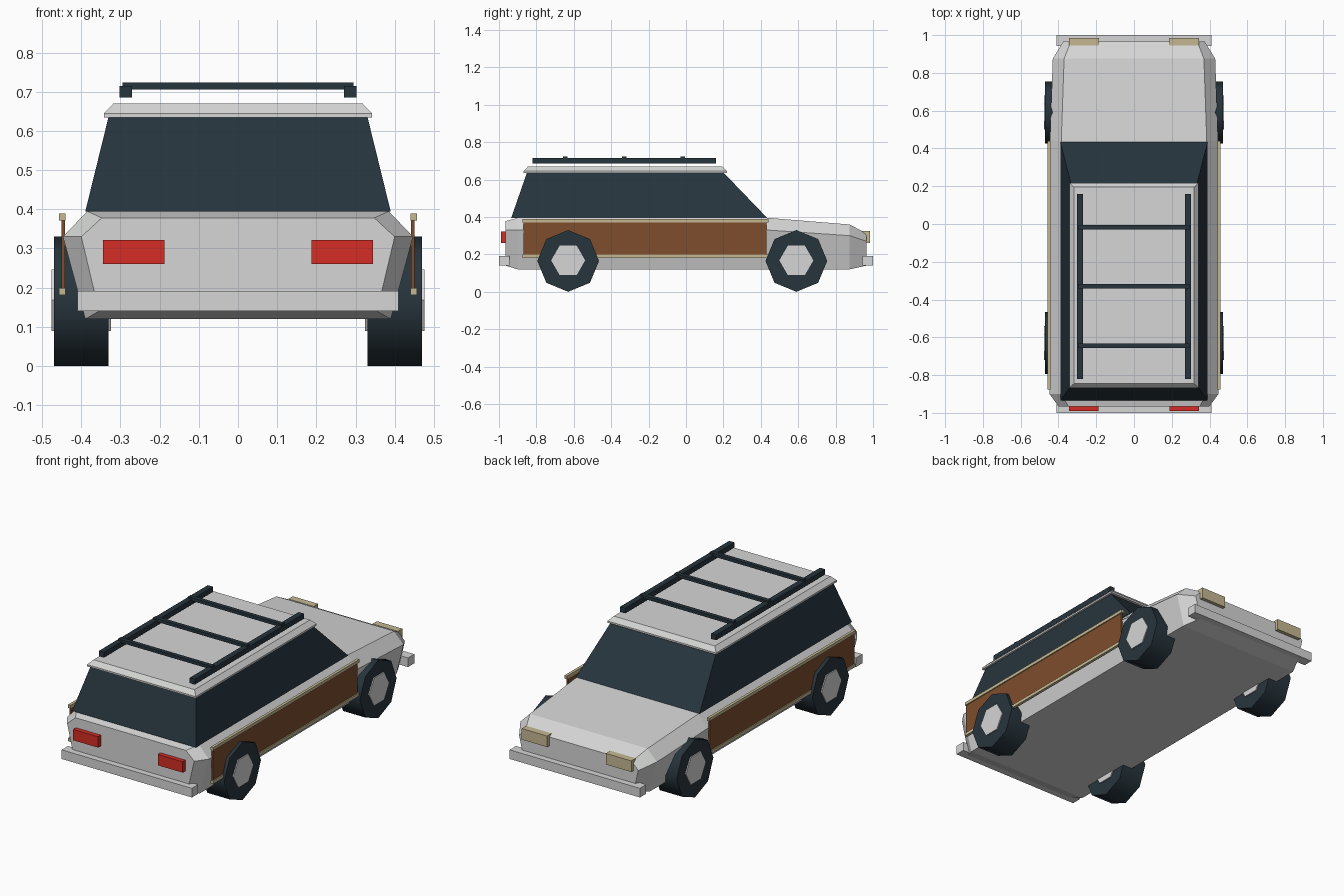
import bpy, bmesh, math
from mathutils import Matrix

if "Cube" in bpy.data.objects:
    bpy.data.objects.remove(bpy.data.objects["Cube"])


def material(name, rgb):
    m = bpy.data.materials.new(name)
    m.diffuse_color = (*rgb, 1)
    m.use_nodes = True
    m.node_tree.nodes["Principled BSDF"].inputs["Base Color"].default_value = m.diffuse_color
    return m


PAINT = material("pale_grey", (0.66, 0.67, 0.66))
DARK = material("dark_slate", (0.020, 0.035, 0.046))
WOOD = material("wood_brown", (0.205, 0.075, 0.026))
TAN = material("tan_trim", (0.56, 0.48, 0.29))
RED = material("red_lens", (0.66, 0.026, 0.018))


def finish(name, bm, mat):
    bmesh.ops.recalc_face_normals(bm, faces=bm.faces)
    me = bpy.data.meshes.new(name)
    bm.to_mesh(me)
    bm.free()
    me.materials.append(mat)
    ob = bpy.data.objects.new(name, me)
    bpy.context.collection.objects.link(ob)
    return ob


def loft(name, rings, mat):
    """Skin a list of equal-length closed rings and cap both ends."""
    bm = bmesh.new()
    rows = [[bm.verts.new(p) for p in ring] for ring in rings]
    n = len(rows[0])
    for a, b in zip(rows, rows[1:]):
        for i in range(n):
            j = (i + 1) % n
            bm.faces.new((a[i], a[j], b[j], b[i]))
    bm.faces.new(rows[0])
    bm.faces.new(rows[-1])
    return finish(name, bm, mat)


def box(name, x, y, z, mat):
    return loft(name, [rect(x[0], x[1], y[0], y[1], h) for h in z], mat)


def rect(x0, x1, y0, y1, z):
    return [(x0, y0, z), (x1, y0, z), (x1, y1, z), (x0, y1, z)]


def disc(name, sides, radius, x, y, z, width, mat):
    """Cylinder lying along x, with a corner pointing along y."""
    bm = bmesh.new()
    bmesh.ops.create_cone(bm, cap_ends=True, segments=sides, radius1=radius,
                          radius2=radius, depth=width)
    first = max(bm.verts, key=lambda v: v.co.x + 0.001 * v.co.y).co
    spin = Matrix.Rotation(math.pi / 2 - math.atan2(first.y, first.x), 4, 'Z')
    turn = Matrix.Rotation(math.pi / 2, 4, 'Y')
    bmesh.ops.transform(bm, verts=bm.verts,
                        matrix=Matrix.Translation((x, y, z)) @ turn @ spin)
    return finish(name, bm, mat)


# Body shell: y, then half width and height of sill, shoulder and deck
stations = [
    (-0.965, 0.355, 0.14, 0.400, 0.33, 0.348, 0.378),
    (-0.900, 0.390, 0.12, 0.447, 0.33, 0.385, 0.395),
    (0.440, 0.390, 0.12, 0.445, 0.33, 0.385, 0.395),
    (0.875, 0.385, 0.12, 0.430, 0.30, 0.370, 0.360),
    (0.965, 0.345, 0.14, 0.375, 0.27, 0.335, 0.312),
]
loft("body", [[(-a, y, za), (a, y, za), (b, y, zb), (c, y, zc), (-c, y, zc), (-b, y, zb)]
              for y, a, za, b, zb, c, zc in stations], PAINT)

# Glasshouse and roof
loft("glasshouse", [rect(-0.39, 0.39, -0.935, 0.435, 0.394),
                    rect(-0.33, 0.33, -0.85, 0.20, 0.638)], DARK)
loft("roof", [rect(-0.342, 0.342, -0.868, 0.218, 0.635),
              rect(-0.342, 0.342, -0.868, 0.218, 0.645),
              rect(-0.318, 0.318, -0.845, 0.195, 0.670)], PAINT)

# Roof rack
for s in (-1, 1):
    box("rack_rail", (s * 0.27, s * 0.302), (-0.82, 0.16), (0.685, 0.715), DARK)
for y in (-0.645, -0.33, -0.017):
    box("rack_crossbar", (-0.295, 0.295), (y - 0.012, y + 0.012), (0.706, 0.724), DARK)

# Bumpers
box("rear_bumper", (-0.41, 0.41), (-1.0, -0.943), (0.14, 0.192), PAINT)
box("front_bumper", (-0.41, 0.41), (0.943, 1.0), (0.14, 0.192), PAINT)

for s in (-1, 1):
    # Lights
    box("tail_light", (s * 0.188, s * 0.345), (-0.99, -0.95), (0.26, 0.322), RED)
    box("headlight", (s * 0.185, s * 0.345), (0.945, 0.985), (0.262, 0.325), TAN)
    # Wood side panel with trim strips
    box("wood_panel", (s * 0.442, s * 0.451), (-0.87, 0.43), (0.19, 0.38), WOOD)
    for z in (0.19, 0.38):
        box("panel_trim", (s * 0.441, s * 0.457), (-0.875, 0.44), (z - 0.009, z + 0.009), TAN)
    # Wheels and hubs
    for y in (-0.63, 0.59):
        tyre = disc("wheel", 8, 0.165, s * 0.40, y, 0.165, 0.14, DARK)
        for f in tyre.data.polygons:
            f.use_smooth = len(f.vertices) == 4
        for e in tyre.data.edges:
            a, b = (tyre.data.vertices[i].co for i in e.vertices)
            e.use_edge_sharp = abs(a.x - b.x) < 0.01
        disc("hub", 6, 0.091, s * 0.40, y, 0.168, 0.152, PAINT)
